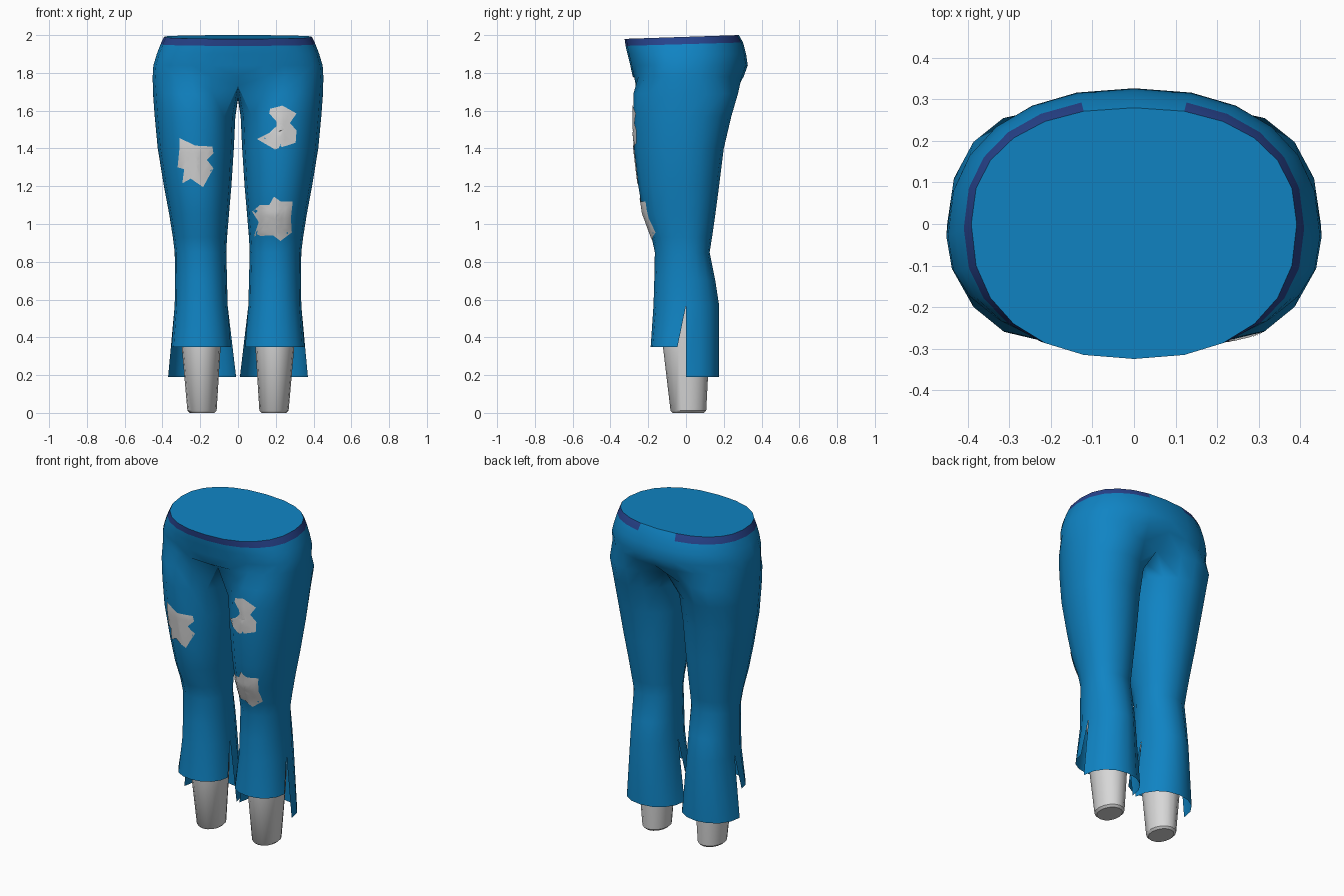
import bpy, bmesh, math
from mathutils import Vector
from mathutils.bvhtree import BVHTree

if "Cube" in bpy.data.objects:
    bpy.data.objects.remove(bpy.data.objects["Cube"])


def material(name, rgb):
    m = bpy.data.materials.new(name)
    m.diffuse_color = (*rgb, 1)
    m.use_nodes = True
    m.node_tree.nodes["Principled BSDF"].inputs["Base Color"].default_value = m.diffuse_color
    return m


denim = material("denim blue", (0.005, 0.23, 0.55))
band = material("waistband navy", (0.02, 0.055, 0.26))
skin = material("light grey", (0.68, 0.68, 0.68))


def power(v, n):
    return math.copysign(abs(v) ** (2 / n), v)


def leg_ring(z, xo, xi, yf, yb, cy=0.0, n=2.1):
    """16 points round one leg; index 2 = front, 6 = outside, 10 = back, 14 = inside."""
    pts = []
    for k in range(16):
        a = math.radians(-90 + (k - 2) * 22.5)
        s, c = power(math.sin(a), n), power(math.cos(a), n)
        ry = yb - cy if s > 0 else cy - yf
        pts.append(Vector(((xo + xi) / 2 + (xo - xi) / 2 * c, cy + ry * s, z)))
    return pts


def hip_ring(z, rx, yf, yb, cy, tilt=0.0, n=2.3):
    """13 points round half of the hips, from front centre to back centre."""
    pts = []
    for k in range(13):
        t = math.radians(k * 15)
        s = -power(math.cos(t), n) if k != 6 else 0
        y = cy + (yb - cy if s > 0 else cy - yf) * s
        x = rx * power(math.sin(t), n) if 0 < k < 12 else 0
        pts.append(Vector((x, y, z + tilt * (y - yf) / (yb - yf))))
    return pts


def add(bm, pts):
    return [bm.verts.new(p) for p in pts]


def bridge(bm, lo, hi, closed=False):
    n = len(lo)
    return [bm.faces.new((lo[i], lo[(i + 1) % n], hi[(i + 1) % n], hi[i]))
            for i in range(n if closed else n - 1)]


def finish(name, bm, mats, mirror=True, angle=40):
    me = bpy.data.meshes.new(name)
    bm.to_mesh(me)
    bm.free()
    ob = bpy.data.objects.new(name, me)
    bpy.context.collection.objects.link(ob)
    for m in mats:
        me.materials.append(m)
    bpy.ops.object.select_all(action='DESELECT')
    ob.select_set(True)
    bpy.context.view_layer.objects.active = ob
    bpy.ops.object.shade_smooth_by_angle(angle=math.radians(angle))
    if mirror:
        mod = ob.modifiers.new("mirror", 'MIRROR')
        mod.use_clip = True
        mod.merge_threshold = 0.0005
    return ob


# Trousers: one leg and half the hips, mirrored
bm = bmesh.new()
rings = [add(bm, leg_ring(*r)) for r in (
    (0.57, 0.335, 0.055, -0.172, 0.175),
    (0.70, 0.334, 0.058, -0.168, 0.155),
    (0.85, 0.335, 0.062, -0.165, 0.125),
    (0.93, 0.345, 0.058, -0.182, 0.138),
    (1.05, 0.364, 0.048, -0.228, 0.155),
    (1.20, 0.392, 0.035, -0.252, 0.175),
    (1.40, 0.425, 0.022, -0.275, 0.200),
    (1.57, 0.441, 0.014, -0.280, 0.240))]

# Crotch ring: its inner points lie on the centre line
top = leg_ring(1.69, 0.45, 0.0, -0.278, 0.275)
for k, y, z in ((0, -0.20, 1.73), (15, -0.1, 1.68), (14, 0.0, 1.66),
                (13, 0.1, 1.665), (12, 0.20, 1.70)):
    top[k] = Vector((0, y, z))
rings.append(add(bm, top))
for lo, hi in zip(rings, rings[1:]):
    bridge(bm, lo, hi, True)

# Split hem: short front panel and long back panel
front_ids = [14, 15, 0, 1, 2, 3, 4, 5, 6]
back_ids = list(range(6, 15))
front = leg_ring(0.35, 0.352, 0.038, -0.187, 0.1, cy=-0.045)
back = leg_ring(0.19, 0.37, 0.01, -0.1, 0.175)
for ids, hem in ((front_ids, front), (back_ids, back)):
    bridge(bm, add(bm, [hem[i] for i in ids]), [rings[0][i] for i in ids])

# Hips and waistband
hips = [rings[-1][:13]] + [add(bm, hip_ring(*r)) for r in (
    (1.78, 0.452, -0.282, 0.305, -0.03),
    (1.84, 0.448, -0.295, 0.327, -0.03),
    (1.90, 0.430, -0.310, 0.318, -0.02),
    (1.943, 0.410, -0.320, 0.302, -0.01, 0.018),
    (1.98, 0.392, -0.325, 0.280, 0.0, 0.02))]
for lo, hi in zip(hips, hips[1:]):
    strip = bridge(bm, lo, hi)
for f in strip[:11]:            # the band stops short of the back centre
    f.material_index = 1
bm.faces.new(hips[-1])          # closed waist
bm.normal_update()
surface = BVHTree.FromBMesh(bm)
finish("trousers", bm, [denim, band])

# Lower legs
bm = bmesh.new()
rings = [add(bm, leg_ring(*r, cy=0.01, n=2.0)) for r in (
    (0.0, 0.255, 0.125, -0.07, 0.095),
    (0.012, 0.268, 0.113, -0.082, 0.107),
    (0.35, 0.298, 0.092, -0.122, 0.125),
    (0.75, 0.312, 0.085, -0.140, 0.125))]
for lo, hi in zip(rings, rings[1:]):
    bridge(bm, lo, hi, True)
bm.faces.new(rings[0][::-1])
bm.faces.new(rings[-1])
finish("lower_legs", bm, [skin])


# Torn openings: thin plates that follow the front of the trousers
def tear(name, centre, outline, steps=5):
    bm = bmesh.new()

    def drop(x, z):
        hit, *_ = surface.ray_cast(Vector((abs(x), -1, z)), Vector((0, 1, 0)))
        return Vector((x, (hit.y if hit else -0.2) - 0.005, z))

    border = []
    for a, b in zip(outline, outline[1:] + outline[:1]):
        for t in (0, 0.5):
            border.append((a[0] + (b[0] - a[0]) * t, a[1] + (b[1] - a[1]) * t))
    cx, cz = centre
    loops = [add(bm, [drop(cx + (x - cx) * s / steps, cz + (z - cz) * s / steps)
                      for x, z in border]) for s in range(steps, 0, -1)]
    for outer, inner in zip(loops, loops[1:]):
        bridge(bm, outer, inner, True)
    mid = bm.verts.new(drop(cx, cz))
    n = len(border)
    for i in range(n):
        bm.faces.new((loops[-1][i], loops[-1][(i + 1) % n], mid))
    bm.normal_update()
    if sum(f.normal.y for f in bm.faces) > 0:
        bmesh.ops.reverse_faces(bm, faces=bm.faces[:])
    finish(name, bm, [skin], mirror=False)


tear("thigh_tear_left", (-0.22, 1.325), [
    (-.31, 1.455), (-.225, 1.415), (-.135, 1.41), (-.13, 1.375), (-.165, 1.34),
    (-.13, 1.295), (-.185, 1.195), (-.25, 1.24), (-.295, 1.215), (-.285, 1.29),
    (-.32, 1.30), (-.31, 1.40)])
tear("thigh_tear_right", (0.245, 1.5), [
    (.17, 1.61), (.235, 1.627), (.31, 1.585), (.275, 1.535), (.31, 1.495),
    (.305, 1.43), (.195, 1.395), (.10, 1.45), (.17, 1.485), (.205, 1.52),
    (.20, 1.565), (.165, 1.585)])
tear("knee_tear_right", (0.195, 1.025), [
    (.19, 1.145), (.225, 1.12), (.29, 1.12), (.28, 1.03), (.285, .955),
    (.225, .91), (.185, .94), (.085, .935), (.11, 1.01), (.075, 1.065),
    (.115, 1.10), (.165, 1.10)])
